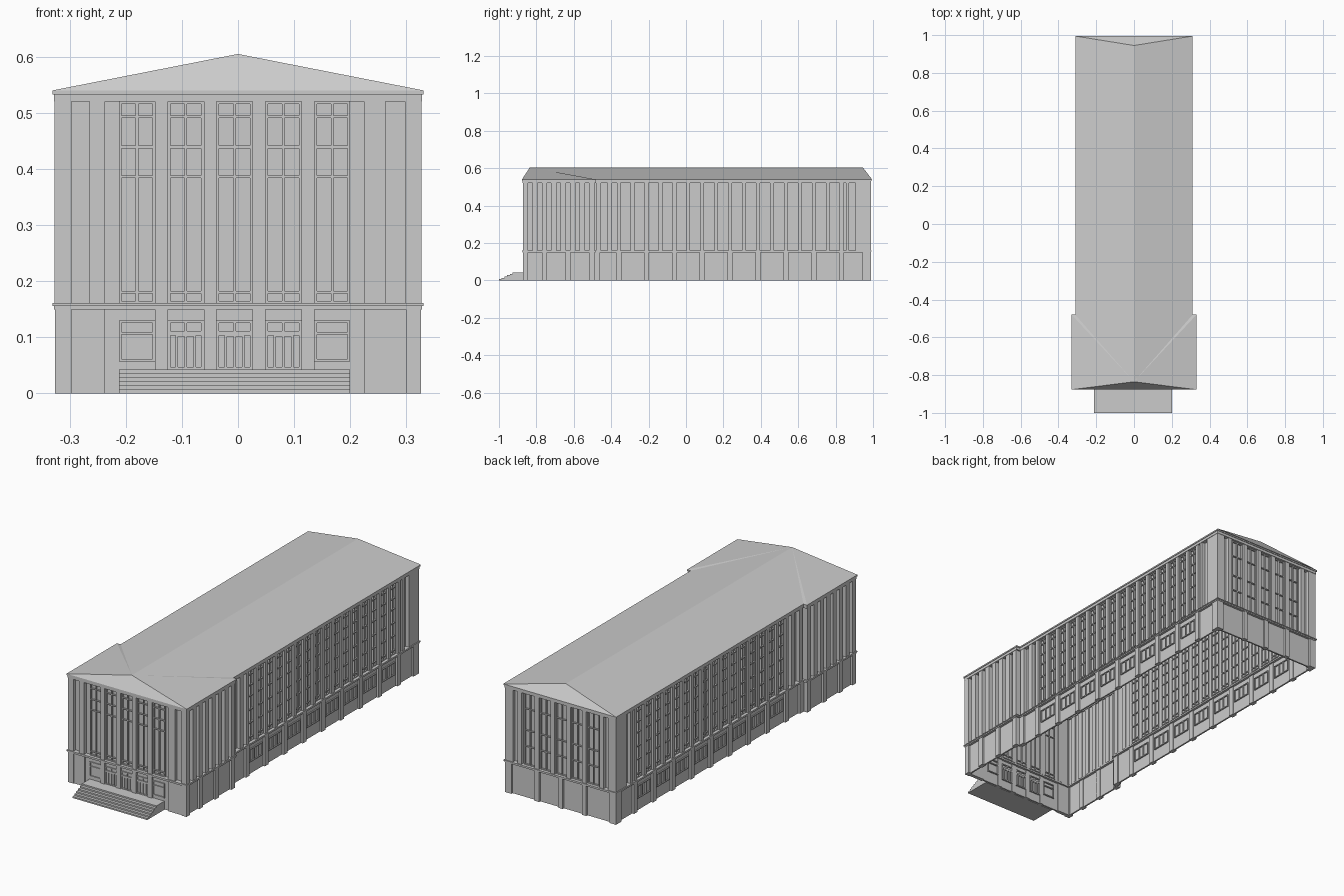
import bpy, bmesh
from mathutils import Vector

if "Cube" in bpy.data.objects:
    bpy.data.objects.remove(bpy.data.objects["Cube"], do_unlink=True)

stone = bpy.data.materials.new("pale grey stone")
stone.use_nodes = True
GREY = (0.6, 0.6, 0.6, 1)
stone.diffuse_color = GREY
stone.node_tree.nodes["Principled BSDF"].inputs["Base Color"].default_value = GREY

parts = {}
SILL, HEAD, BASE, EAVE, RIDGE = 0.16, 0.52, 0.15, 0.54, 0.605
HEX_FACES = ((0, 1, 3, 2), (4, 6, 7, 5), (0, 4, 5, 1), (2, 3, 7, 6), (0, 2, 6, 4), (1, 5, 7, 3))


def part(name):
    return parts.setdefault(name, bmesh.new())


class Wall:
    """Frame with u along the wall, d outwards and z up."""
    def __init__(self, prefix, origin, along, out):
        self.prefix = prefix
        self.o, self.u, self.n = Vector(origin), Vector(along), Vector(out)

    def box(self, name, u, d, z):
        bm = part(self.prefix + "_" + name)
        vs = [bm.verts.new(self.o + self.u * a + self.n * b + Vector((0, 0, c)))
              for a in u for b in d for c in z]
        for f in HEX_FACES:
            bm.faces.new([vs[i] for i in f])

    def shell(self, u0, u1):
        # thin recessed walls with a sill band between the floors
        self.box("lower_wall", (u0, u1), (-0.018, -0.010), (0, BASE))
        self.box("upper_wall", (u0, u1), (-0.024, -0.018), (BASE, HEAD))

    def pier(self, u0, u1, d=0.0):
        self.box("pilasters", (u0, u1), (-0.028, d), (SILL, HEAD))

    def base_pier(self, u0, u1, d=0.0, top=BASE):
        self.box("base_piers", (u0, u1), (-0.022, d), (0, top))

    def window(self, u0, u1, z0, z1, bars=(), mullions=1, d=-0.010, name="windows"):
        # frame, mullions and transoms standing on the wall
        t, depth = 0.0045, (d - 0.020, d)
        for i in range(mullions + 2):
            c = u0 + t / 2 + (u1 - u0 - t) * i / (mullions + 1)
            self.box(name, (c - t / 2, c + t / 2), depth, (z0, z1))
        for z in (z0, *bars, z1 - t):
            self.box(name, (u0, u1), depth, (z, z + t))


BARS = (0.178, 0.384, 0.437, 0.491)

# front facade
front = Wall("front", (0, -0.872, 0), (1, 0, 0), (0, -1, 0))
front.shell(-0.325, 0.325)
for a, b in ((-0.327, -0.297), (-0.265, -0.237), (0.225, 0.263), (0.300, 0.327)):
    front.pier(a, b)
for a, b in ((-0.325, -0.237), (0.225, 0.325)):
    front.base_pier(a, b, -0.004)
for a, b in ((-0.325, -0.297), (0.299, 0.325)):
    front.base_pier(a, b)
PITCH, CENTRE, HALF = 0.087, -0.006, 0.032
for i in range(-2, 3):
    c = CENTRE + i * PITCH
    a, b = c - HALF, c + HALF
    front.window(a, b, SILL, HEAD, BARS)
    if abs(i) == 2:
        front.window(a, b, 0.057, 0.13, (0.105,), 0, -0.005, "ground_windows")
    else:
        front.window(a, b, 0.107, 0.13, (), 1, -0.005, "fanlights")
        front.window(a, b, 0.043, 0.108, (), 0, -0.005, "door_frames")
        front.window(a + 0.014, b - 0.014, 0.043, 0.106, (), 1, -0.005, "doors")
    if i < 2:
        front.pier(b, a + PITCH)
        front.base_pier(b, a + PITCH)

# side facades, mirrored: main hall and front wing
for s, side in ((1, "left"), (-1, "right")):
    hall = Wall(side + "_hall", (s * 0.306, 0, 0), (0, 1, 0), (s, 0, 0))
    hall.shell(-0.49, 0.985)
    start, step, count = -0.36, 0.0745, 16
    for i in range(count + 1):
        u = start + i * step
        hall.pier(u - 0.010, u + 0.010)
        if i % 2 == 0:
            hall.base_pier(u - 0.014, u + 0.014)
        if i < count:
            hall.window(u + 0.010, u + step - 0.010, SILL, HEAD,
                        (0.178, 0.25, 0.315, 0.384, 0.437, 0.491))
            if i % 2 == 0:
                hall.window(u + 0.024, u + 2 * step - 0.024, 0.06, 0.125, (), 2, -0.004, "ground_windows")
    for a, b in ((-0.48, -0.455), (-0.42, -0.395), (0.855, 0.872), (0.907, 0.988)):
        hall.pier(a, b)
    for a, b in ((-0.49, -0.46), (0.945, 0.988)):
        hall.base_pier(a, b)

    wing = Wall(side + "_wing", (s * 0.326, 0, 0), (0, 1, 0), (s, 0, 0))
    wing.shell(-0.872, -0.49)
    for i in range(8):
        u = -0.872 + i * 0.0505
        wing.pier(u, u + 0.028)
    for u in (-0.872, -0.770, -0.645, -0.518):
        wing.base_pier(u, u + 0.028)
    wing.box("return_wall", (-0.50, -0.49), (-0.03, -0.002), (0, HEAD))

# back facade
back = Wall("back", (0, 0.988, 0), (1, 0, 0), (0, 1, 0))
back.shell(-0.306, 0.306)
for s in (1, -1):
    for a, b in ((0.262, 0.306), (0.215, 0.238)):
        back.pier(*sorted((s * a, s * b)))
    back.base_pier(*sorted((s * 0.27, s * 0.306)))
for i in range(-2, 3):
    c = i * 0.087
    back.window(c - HALF, c + HALF, SILL, HEAD, (0.25, 0.33, 0.437))
    if i < 2:
        back.pier(c + HALF, c + 0.087 - HALF)
for c in (-0.13, 0, 0.13):
    back.base_pier(c - 0.012, c + 0.012)


# sill bands and cornices running round each block
def ring(name, hx, y0, y1, z, close_front, close_back):
    t = 0.032
    w = Wall(name, (0, 0, 0), (1, 0, 0), (0, 1, 0))
    for s in (1, -1):
        w.box("band", sorted((s * hx, s * (hx - t))), (y0, y1), z)
    if close_front:
        w.box("band", (-hx, hx), (y0, y0 + t), z)
    if close_back:
        w.box("band", (-hx, hx), (y1 - t, y1), z)


for label, z, grow in (("sill_lower", (BASE, 0.156), 0.002), ("sill_upper", (0.156, SILL + 0.001), 0.005),
                       ("cornice_lower", (HEAD, 0.533), 0.002), ("cornice_upper", (0.533, EAVE), 0.005)):
    ring("wing_" + label, 0.326 + grow, -0.872 - grow, -0.485 + grow, z, True, False)
    ring("hall_" + label, 0.306 + grow, -0.49, 0.988 + grow, z, False, True)


# roofs
def roof(name, points, faces):
    bm = part(name)
    vs = [bm.verts.new(p) for p in points]
    for f in faces:
        bm.faces.new([vs[i] for i in f])


hx, wx = 0.311, 0.331
roof("hall_roof",
     [(-hx, -0.5, EAVE), (hx, -0.5, EAVE), (hx, 0.995, EAVE), (-hx, 0.995, EAVE),
      (0, -0.835, RIDGE), (0, 0.945, RIDGE)],
     [(1, 2, 5, 4), (3, 0, 4, 5), (2, 3, 5)])
roof("wing_roof",
     [(-wx, -0.877, EAVE), (wx, -0.877, EAVE), (wx, -0.48, EAVE), (-wx, -0.48, EAVE),
      (0, -0.835, RIDGE), (hx - 0.01, -0.48, EAVE), (0.01 - hx, -0.48, EAVE)],
     [(0, 1, 4), (1, 2, 4), (3, 0, 4), (2, 5, 4), (6, 3, 4)])

# entrance steps below a flat landing
stairs = Wall("entrance", (CENTRE, 0, 0), (1, 0, 0), (0, 1, 0))
STEPS = 6
for i in range(STEPS):
    y = -1.0 + i * 0.0145
    rise = 0.043 / STEPS
    stairs.box("steps", (-0.206, 0.206), (y, -0.865), (i * rise, (i + 1) * rise))

for name, bm in parts.items():
    if "roof" not in name:
        bmesh.ops.recalc_face_normals(bm, faces=bm.faces)
    mesh = bpy.data.meshes.new(name)
    bm.to_mesh(mesh)
    bm.free()
    mesh.materials.append(stone)
    bpy.context.scene.collection.objects.link(bpy.data.objects.new(name, mesh))
